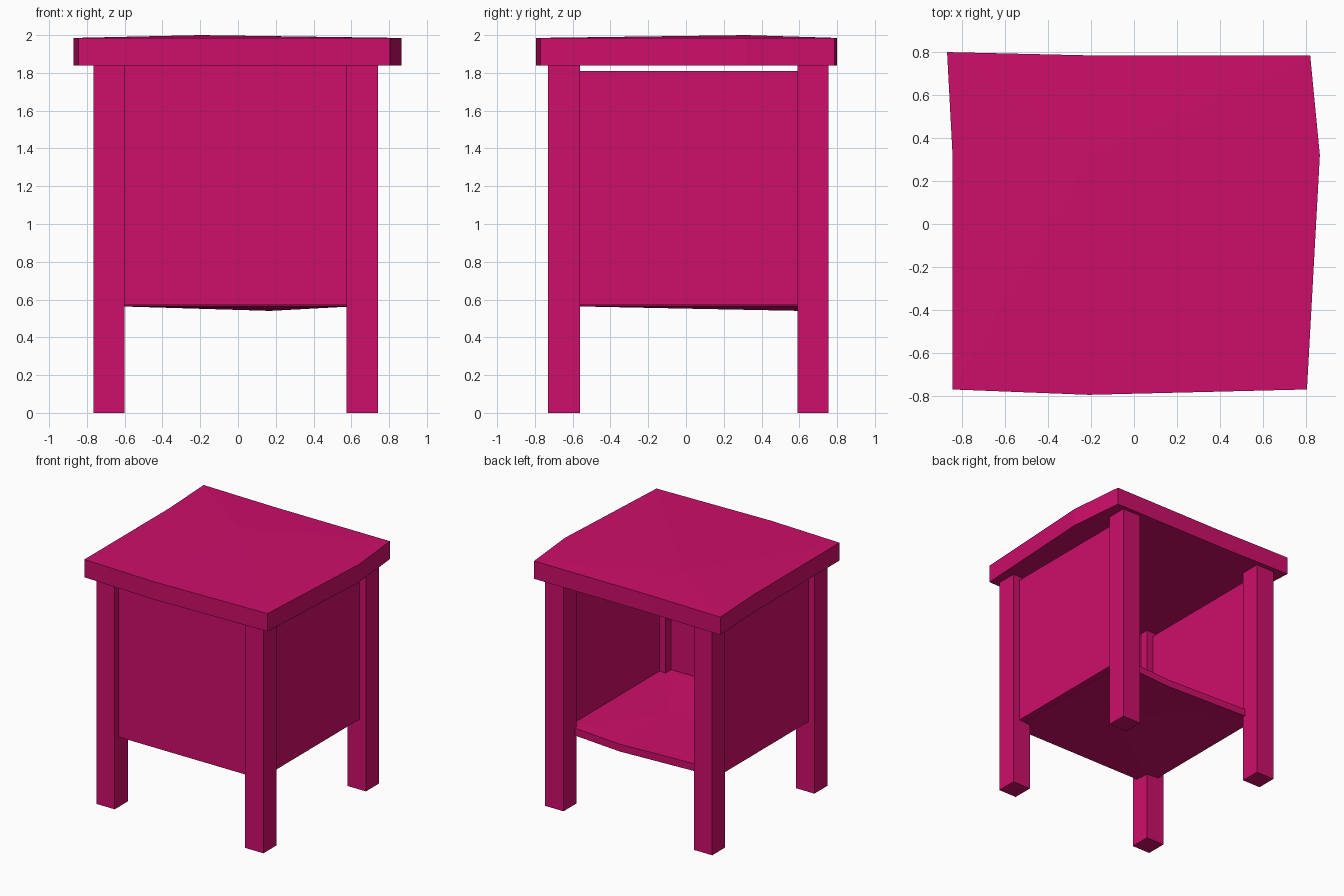
import bpy
import bmesh

cube = bpy.data.objects.get("Cube")
if cube:
    bpy.data.objects.remove(cube, do_unlink=True)

paint = bpy.data.materials.new("magenta paint")
paint.use_nodes = True
colour = (0.61, 0.0045, 0.142, 1)
paint.diffuse_color = colour
paint.node_tree.nodes["Principled BSDF"].inputs["Base Color"].default_value = colour


def finish(name, bm):
    bmesh.ops.recalc_face_normals(bm, faces=bm.faces)
    mesh = bpy.data.meshes.new(name)
    bm.to_mesh(mesh)
    bm.free()
    mesh.materials.append(paint)
    obj = bpy.data.objects.new(name, mesh)
    bpy.context.collection.objects.link(obj)


def box(name, xs, ys, zs):
    bm = bmesh.new()
    bmesh.ops.create_cube(bm, size=1)
    for v in bm.verts:
        v.co = [span[0] if c < 0 else span[1] for span, c in zip((xs, ys, zs), v.co)]
    finish(name, bm)


def slab(name, outline, centre):
    """Solid from (x, y, low, high) rim points, fanned around a centre point."""
    bm = bmesh.new()
    low = [bm.verts.new((x, y, a)) for x, y, a, b in outline]
    high = [bm.verts.new((x, y, b)) for x, y, a, b in outline]
    cx, cy, a, b = centre
    mid_low, mid_high = bm.verts.new((cx, cy, a)), bm.verts.new((cx, cy, b))
    for i in range(len(outline)):
        j = (i + 1) % len(outline)
        bm.faces.new((low[i], low[j], high[j], high[i]))
        bm.faces.new((mid_high, high[i], high[j]))
        bm.faces.new((mid_low, low[j], low[i]))
    finish(name, bm)


# Legs
TOP = 1.84
for side, xs in (("right", (-0.765, -0.6)), ("left", (0.575, 0.74))):
    for end, ys in (("front", (-0.73, -0.56)), ("back", (0.59, 0.755))):
        box(f"{end}_{side}_leg", xs, ys, (0, TOP))

# Front and side panels, the back is open
box("front_panel", (-0.68, 0.65), (-0.68, -0.63), (0.57, TOP))
box("right_panel", (-0.71, -0.66), (-0.66, 0.68), (0.57, 1.81))
box("left_panel", (0.63, 0.68), (-0.66, 0.68), (0.57, 1.81))

# Shelf, sagging towards the back
rim = [(-0.66, -0.63, 0), (0.17, -0.63, 0), (0.63, -0.63, 0),
       (0.63, 0.61, 0), (0.17, 0.61, 0.025), (-0.66, 0.61, 0)]
slab("shelf", [(x, y, 0.565 - d, 0.625 - d) for x, y, d in rim],
     (0.17, 0, 0.552, 0.612))

# Uneven table top with a slight crown
edge = [(-0.87, 0.8), (-0.22, 0.785), (0.82, 0.785), (0.865, 0.32),
        (0.805, -0.77), (-0.21, -0.795), (-0.845, -0.77), (-0.845, 0.33)]
slab("table_top", [(x, y, TOP, 1.985) for x, y in edge], (-0.2, 0.32, TOP, 2.0))
